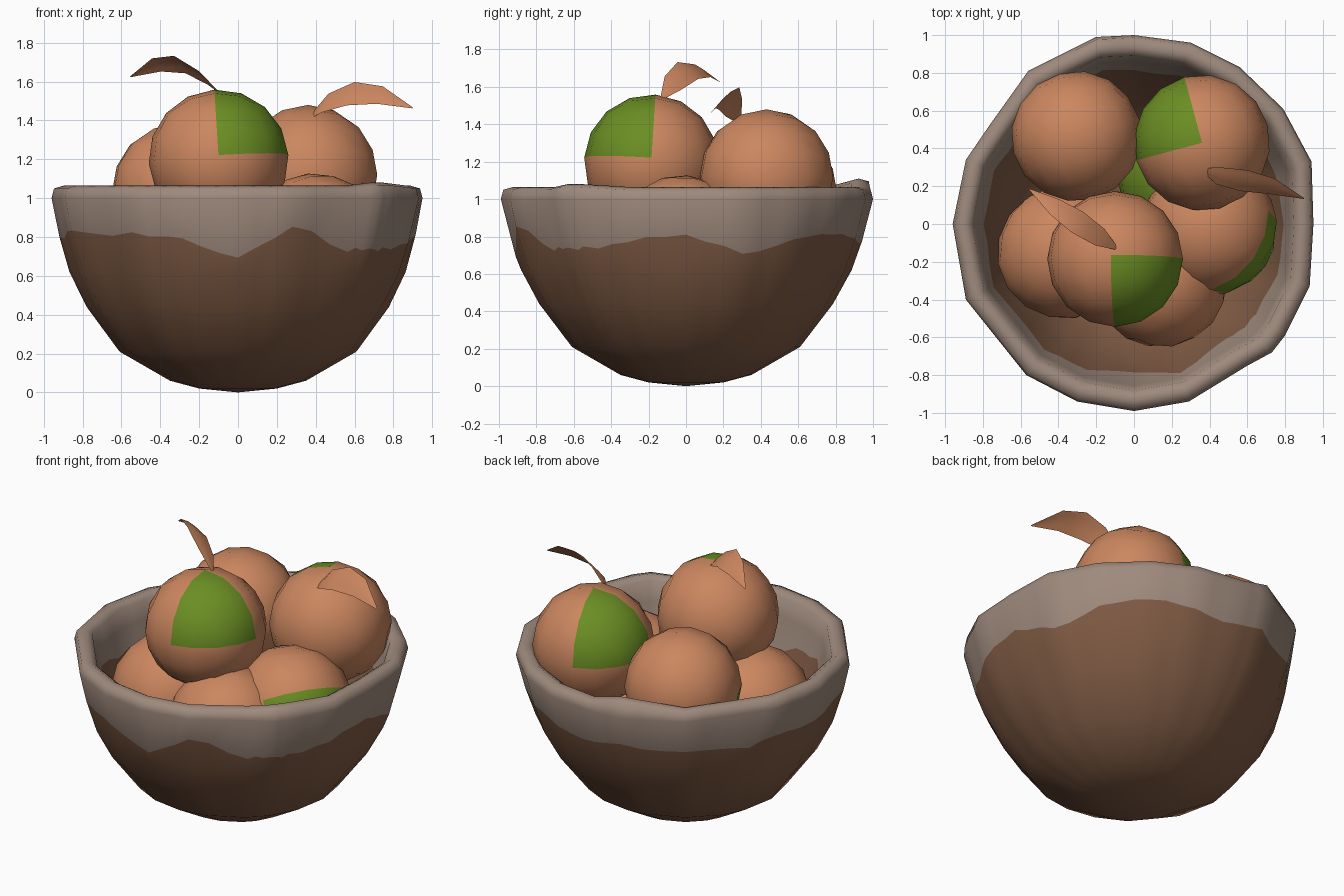
import bpy, bmesh, math, random
from mathutils import Vector, Matrix

if "Cube" in bpy.data.objects:
    bpy.data.objects.remove(bpy.data.objects["Cube"])

random.seed(4)


def material(name, rgb):
    m = bpy.data.materials.new(name)
    m.diffuse_color = (*rgb, 1)
    m.use_nodes = True
    m.node_tree.nodes["Principled BSDF"].inputs["Base Color"].default_value = m.diffuse_color
    return m


CLAY = material("brown_clay", (0.215, 0.105, 0.058))
GLAZE = material("grey_glaze", (0.345, 0.255, 0.205))
PEEL = material("orange_peel", (0.60, 0.24, 0.115))
GREEN = material("green_patch", (0.147, 0.27, 0.017))


def finish(bm, name, mats):
    bmesh.ops.recalc_face_normals(bm, faces=bm.faces)
    for f in bm.faces:
        f.smooth = True
    me = bpy.data.meshes.new(name)
    bm.to_mesh(me)
    bm.free()
    for m in mats:
        me.materials.append(m)
    ob = bpy.data.objects.new(name, me)
    bpy.context.collection.objects.link(ob)
    return ob


# Bowl: uneven rim outline, height of the glaze edge, lift of the rim
RIM = [(.95, 0), (.94, .33), (.79, .61), (.56, .83), (.30, .96), (0, 1), (-.2, .99),
       (-.56, .81), (-.76, .53), (-.89, .34), (-.96, 0), (-.89, -.40), (-.57, -.80),
       (-.30, -.94), (0, -.99), (.29, -.94), (.60, -.75), (.73, -.68), (.80, -.59), (.93, -.33)]
EDGE = [.82, .72, .77, .82, .80, .76, .80, .78, .75, .80, .80, .82, .81, .78, .69, .86,
        .74, .74, .73, .78]
LIFT = {6: .045, 17: .015, 18: .015}
R0, SUB = .965, 3
# (radius, height, kind): kind "e" is the wavy glaze edge
PROFILE = [(.20, .02, ""), (.35, .06, ""), (.61, .21, ""), (.78, .44, ""), (.87, .62, ""),
           (.918, .78, "e"), (.965, 1.0, ""), (.952, 1.05, "r"), (.90, 1.065, "r"),
           (.86, 1.04, "r"), (.835, .93, ""), (.80, .80, "e"), (.74, .60, ""),
           (.65, .42, ""), (.48, .22, ""), (.20, .11, "")]


def bowl():
    bm = bmesh.new()
    cols = []
    n = len(RIM)
    for i in range(n):
        j = (i + 1) % n
        a, b = Vector(RIM[i]), Vector(RIM[j])
        for s in range(SUB):
            t = s / SUB
            cols.append((a.lerp(b, t), (a.normalized() * R0).lerp(b.normalized() * R0, t),
                         EDGE[i] * (1 - t) + EDGE[j] * t + random.uniform(-.018, .018),
                         LIFT.get(i, 0) * (1 - t) + LIFT.get(j, 0) * t))
    rings = []
    for r, z, kind in PROFILE:
        ring = []
        for rim, circ, edge, lift in cols:
            zz, rr = z, r
            if kind == "e":
                zz = edge
                rr = r + (edge - z) * .25
            elif kind == "r":
                zz = z + lift
            w = min(1, max(0, (zz - .3) / .65))
            p = circ.lerp(rim, w) * (rr / R0)
            ring.append(bm.verts.new((p.x, p.y, zz)))
        rings.append(ring)
    m = len(cols)
    edges = [k for k, p in enumerate(PROFILE) if p[2] == "e"]
    for k in range(len(rings) - 1):
        for i in range(m):
            j = (i + 1) % m
            f = bm.faces.new((rings[k][i], rings[k][j], rings[k + 1][j], rings[k + 1][i]))
            f.material_index = 1 if edges[0] <= k < edges[1] else 0
    for ring, z in ((rings[0], 0), (rings[-1], .10)):
        c = bm.verts.new((0, 0, z))
        for i in range(m):
            bm.faces.new((ring[i], ring[(i + 1) % m], c))
    finish(bm, "bowl", [CLAY, GLAZE])


# Fruit: rounded cube, one octant green, turned by azimuth / tilt / roll
def fruit(name, centre, radius, az, tilt=0, roll=0):
    bm = bmesh.new()
    bmesh.ops.create_cube(bm, size=2)
    bmesh.ops.subdivide_edges(bm, edges=bm.edges[:], cuts=3, use_grid_fill=True)
    for v in bm.verts:
        v.co = Vector([math.tan(c * math.pi / 4) for c in v.co]).normalized() * radius
    for f in bm.faces:
        f.material_index = int(min(f.calc_center_median()) > 0.001)
    rot = Matrix.Identity(4)
    for ang, axis in ((az, 'Z'), (tilt, 'Y'), (roll, 'X'), (-45, 'Z')):
        rot = rot @ Matrix.Rotation(math.radians(ang), 4, axis)
    bm.transform(Matrix.Translation(centre) @ rot)
    finish(bm, name, [PEEL, GREEN])


# Leaf: curved strip along a spine, widened by a side vector
def leaf(name, spine, side):
    bm = bmesh.new()
    side = Vector(side)
    rows = []
    for p, w in zip(spine, (.12, .8, 1, .75, .04)):
        p = Vector(p)
        rows.append([bm.verts.new(p + side * w * s + Vector((0, 0, -.012 * w * abs(s))))
                     for s in (-1, 0, 1)])
    for a, b in zip(rows, rows[1:]):
        for i in range(2):
            bm.faces.new((a[i], a[i + 1], b[i + 1], b[i]))
    ob = finish(bm, name, [PEEL])
    sub = ob.modifiers.new("round", 'SUBSURF')
    sub.subdivision_type = 'SIMPLE'
    sub.levels = sub.render_levels = 1


bowl()
fruit("fruit_top_front", (-.10, -.185, 1.20), .36, -45, -5)
fruit("fruit_back_right", (.36, .43, 1.12), .36, 150)
fruit("fruit_back_left", (-.305, .465, 1.04), .345, 60, 180)
fruit("fruit_left", (-.37, -.15, .71), .355, -80, -10, 180)
fruit("fruit_front", (.14, -.30, .69), .355, 100, 150)
fruit("fruit_right", (.40, -.02, .77), .36, -35, -38, 180)
fruit("fruit_bottom", (.265, .265, .495), .355, 200, 0)

leaf("leaf_front", [(-.09, -.13, 1.54), (-.18, -.07, 1.63), (-.30, .01, 1.70),
                    (-.42, .09, 1.695), (-.555, .185, 1.625)], (-.03, -.055, .045))
leaf("leaf_right", [(.36, .29, 1.41), (.45, .255, 1.50), (.58, .23, 1.55),
                    (.73, .20, 1.54), (.90, .135, 1.465)], (.02, .055, .06))
